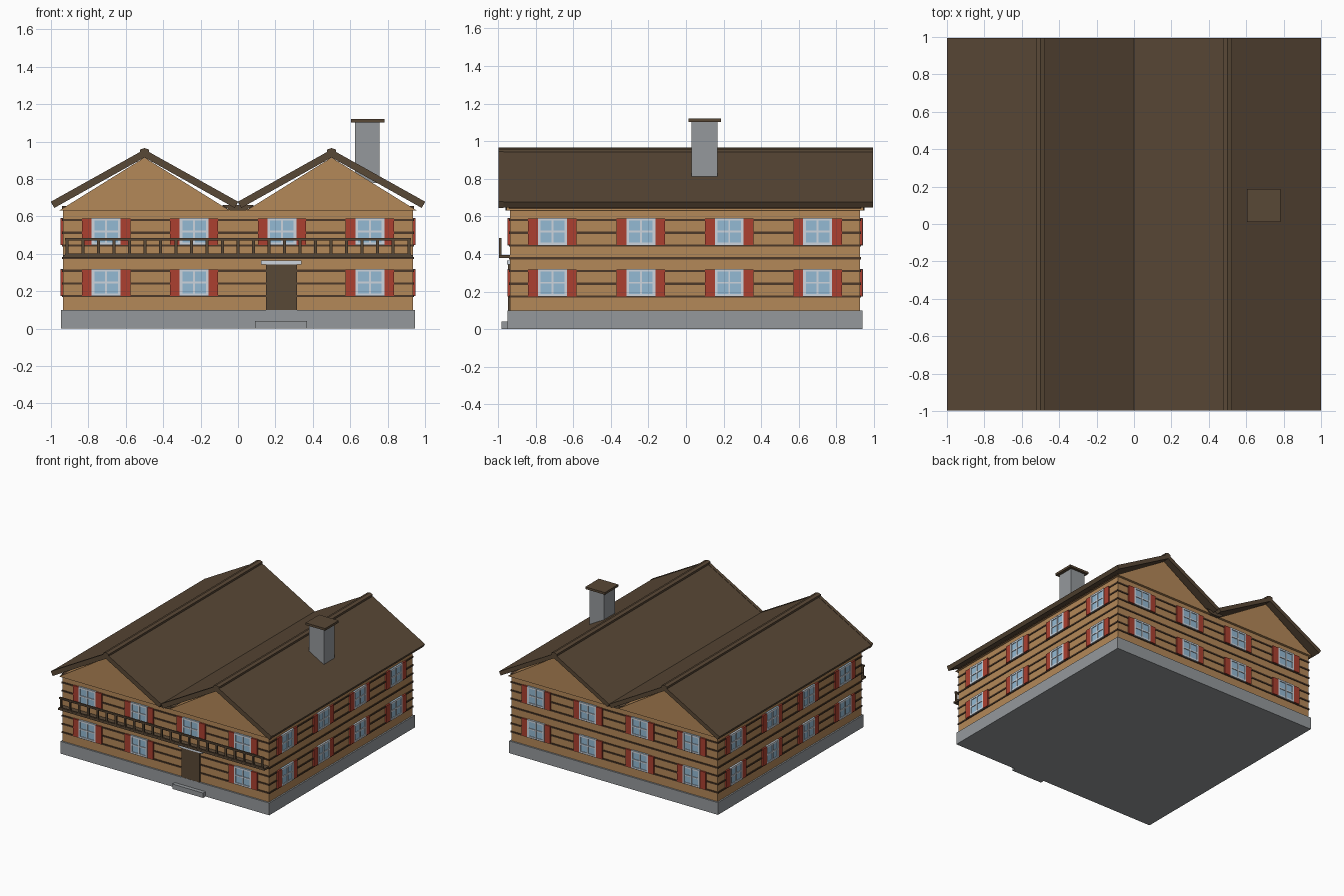
import bpy, bmesh, math
from mathutils import Matrix, Vector

if "Cube" in bpy.data.objects:
    bpy.data.objects.remove(bpy.data.objects["Cube"])


def material(name, r, g, b):
    lin = [((c / 255 + 0.055) / 1.055) ** 2.4 for c in (r, g, b)]
    m = bpy.data.materials.new(name)
    m.diffuse_color = (*lin, 1)
    m.use_nodes = True
    m.node_tree.nodes["Principled BSDF"].inputs["Base Color"].default_value = m.diffuse_color
    return m


STONE = material("grey stone", 149, 153, 156)
WOOD = material("tan wood", 180, 136, 88)
ROOF = material("brown roof wood", 89, 72, 54)
DARK = material("dark seam wood", 76, 56, 40)
RED = material("red shutter", 172, 64, 48)
WHITE = material("pale frame", 205, 213, 222)
GLASS = material("blue glass", 148, 186, 212)

CY = -0.005            # house centre in y
HX, HY = 0.935, 0.93   # half sizes of the walls


def finish(name, bm, mat):
    bmesh.ops.recalc_face_normals(bm, faces=bm.faces)
    me = bpy.data.meshes.new(name)
    bm.to_mesh(me)
    bm.free()
    me.materials.append(mat)
    ob = bpy.data.objects.new(name, me)
    bpy.context.collection.objects.link(ob)
    return ob


def add_box(bm, x0, x1, y0, y1, z0, z1, matrix=None):
    local = Matrix.Translation(((x0 + x1) / 2, (y0 + y1) / 2, (z0 + z1) / 2)) \
        @ Matrix.Diagonal((x1 - x0, y1 - y0, z1 - z0, 1))
    bmesh.ops.create_cube(bm, size=1, matrix=(matrix @ local) if matrix else local)


def box(name, mat, *dims):
    bm = bmesh.new()
    add_box(bm, *dims)
    return finish(name, bm, mat)


def add_prism(bm, profile, y0, y1):
    """Extrude an x-z profile along y."""
    a = [bm.verts.new((x, y0, z)) for x, z in profile]
    b = [bm.verts.new((x, y1, z)) for x, z in profile]
    n = len(profile)
    bm.faces.new(a)
    bm.faces.new(b[::-1])
    for i in range(n):
        j = (i + 1) % n
        bm.faces.new((a[i], b[i], b[j], a[j]))


# Foundation, step and walls
box("foundation", STONE, -0.947, 0.947, CY - 0.943, CY + 0.943, 0, 0.10)
box("front_step", STONE, 0.09, 0.37, -0.98, -0.94, 0, 0.04)
box("walls", WOOD, -HX, HX, CY - HY, CY + HY, 0.10, 0.64)

# Dark seams between the logs
bm = bmesh.new()
for k in range(8):
    z = 0.174 + 0.0678 * k
    e = 0.006
    add_box(bm, -HX - e, HX + e, CY - HY - e, CY + HY + e, z - 0.006, z + 0.006)
finish("log_seams", bm, DARK)

# Gables and the twin roof
gables, slabs, caps, boards = (bmesh.new() for _ in range(4))
for cx in (-0.5, 0.5):
    add_prism(gables, [(cx - 0.455, 0.632), (cx + 0.455, 0.632), (cx, 0.915)],
              CY - 0.95, CY + 0.95)
    for s in (-1, 1):
        outer, top = (cx + s * 0.5, 0.676), (cx, 0.955)
        low = (cx + s * 0.483, 0.648)
        add_prism(slabs, [outer, top, (cx, 0.918), low], -0.97, 0.995)
        add_prism(boards, [(outer[0], outer[1] + 0.003), (cx, 0.958), (cx, 0.915),
                           (low[0], low[1] - 0.003)], -0.997, -0.97)
    add_prism(caps, [(cx - 0.025, 0.925), (cx + 0.025, 0.925),
                     (cx + 0.025, 0.957), (cx, 0.965), (cx - 0.025, 0.957)], -0.997, 0.995)
finish("gables", gables, WOOD)
finish("roof_slopes", slabs, ROOF)
finish("front_bargeboards", boards, ROOF)
finish("ridge_caps", caps, ROOF)
bm = bmesh.new()
add_prism(bm, [(-0.04, 0.632), (0.04, 0.632), (0.085, 0.66), (-0.085, 0.66)],
          CY - 0.955, CY + 0.955)
finish("roof_valley", bm, ROOF)

# Chimney
box("chimney", STONE, 0.625, 0.757, 0.03, 0.167, 0.78, 1.106)
box("chimney_cap", ROOF, 0.605, 0.782, 0.012, 0.187, 1.102, 1.12)

# Windows with shutters on all four walls
glass, frames, shutters = (bmesh.new() for _ in range(3))
for side in range(4):
    depth = HY if side % 2 == 0 else HX
    wall = Matrix.Translation((0, CY, 0)) @ Matrix.Rotation(side * math.pi / 2, 4, 'Z') \
        @ Matrix.Translation((0, -depth, 0))
    for zc in (0.247, 0.519):
        for i in range(4):
            u = -0.705 + 0.47 * i
            if side == 0 and i == 2 and zc < 0.4:
                continue  # door position
            w, h, t = 0.077, 0.073, 0.007
            add_box(glass, u - w, u + w, -0.009, 0.01, zc - h, zc + h, wall)
            for s in (-1, 0, 1):
                x, z = u + s * (w - t), zc + s * (h - t)
                b = t if s else 0.005
                add_box(frames, x - b, x + b, -0.015, 0.01, zc - h, zc + h, wall)
                add_box(frames, u - w, u + w, -0.0145, 0.01, z - b, z + b, wall)
                if s:
                    x = u + s * 0.103
                    add_box(shutters, x - 0.026, x + 0.026, -0.013, 0.01,
                            zc - 0.072, zc + 0.070, wall)
finish("window_glass", glass, GLASS)
finish("window_frames", frames, WHITE)
finish("shutters", shutters, RED)

# Door and lintel
box("door", ROOF, 0.15, 0.315, CY - HY - 0.012, -0.9, 0.10, 0.345)
box("door_lintel", WHITE, 0.123, 0.34, CY - HY - 0.018, -0.9, 0.343, 0.365)

# Balcony across the front
box("balcony_deck", ROOF, -0.935, 0.935, -0.995, -0.93, 0.38, 0.395)
bm = bmesh.new()
add_box(bm, -0.925, 0.925, -0.995, -0.981, 0.472, 0.485)
add_box(bm, -0.925, 0.925, -0.994, -0.982, 0.393, 0.402)
for i in range(23):
    x = -0.913 + i * 1.826 / 22
    add_box(bm, x - 0.008, x + 0.008, -0.993, -0.982, 0.39, 0.48)
finish("balcony_railing", bm, ROOF)
